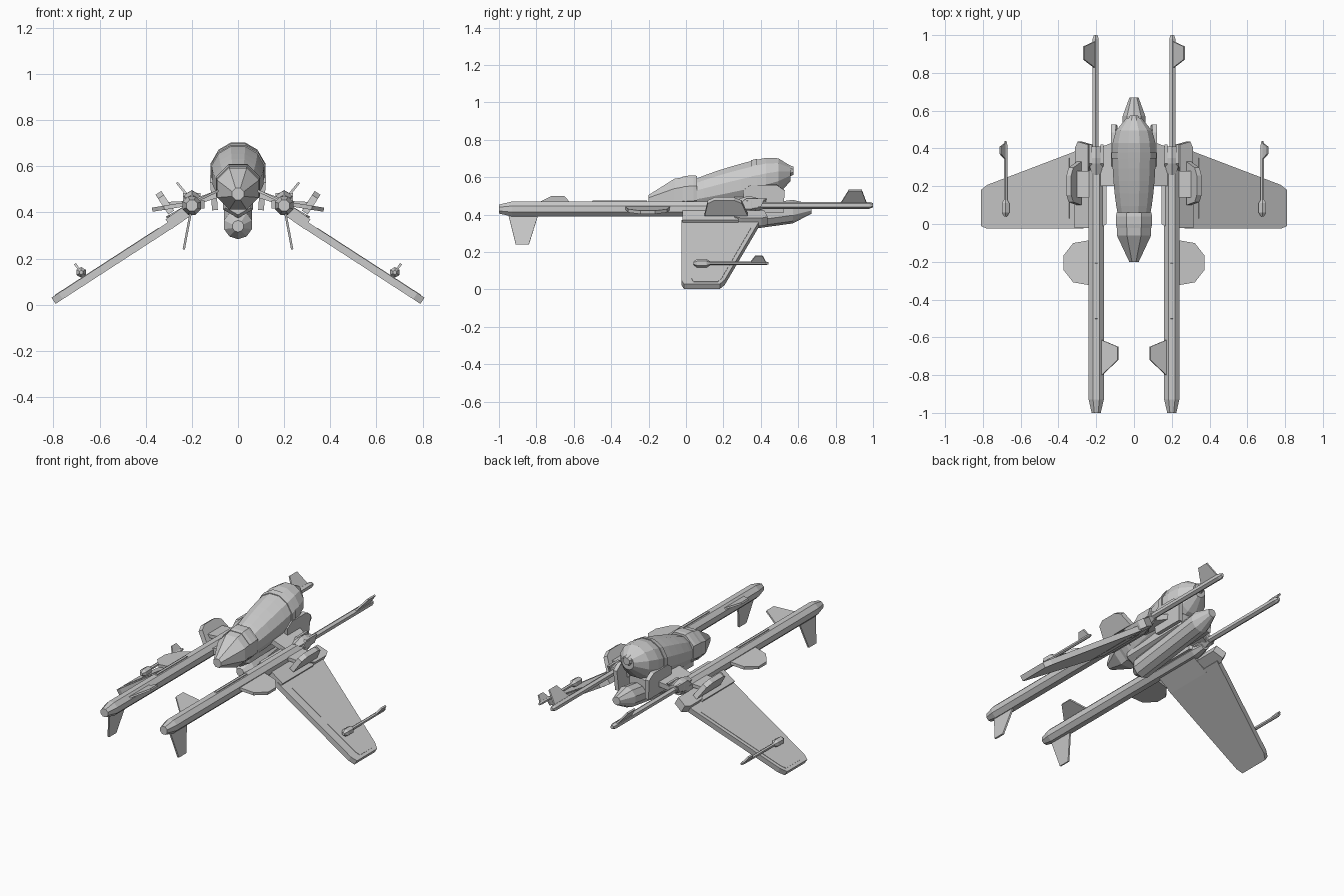
import bpy, bmesh, math
from mathutils import Vector

cube = bpy.data.objects.get("Cube")
if cube:
    bpy.data.objects.remove(cube, do_unlink=True)

shade = (.6, .6, .6, 1)
grey = bpy.data.materials.new("hull_grey")
grey.use_nodes = True
grey.diffuse_color = shade
grey.node_tree.nodes["Principled BSDF"].inputs["Base Color"].default_value = shade


def skin(name, rings, mirror):
    """Bridge equal-sized rings of points and cap both ends."""
    bm = bmesh.new()
    loops = [[bm.verts.new(point) for point in ring] for ring in rings]
    for first, second in zip(loops, loops[1:]):
        for i in range(len(first)):
            bm.faces.new((first[i - 1], first[i], second[i], second[i - 1]))
    bm.faces.new(loops[0])
    bm.faces.new(loops[-1])
    bmesh.ops.recalc_face_normals(bm, faces=bm.faces)
    mesh = bpy.data.meshes.new(name)
    bm.to_mesh(mesh)
    bm.free()
    mesh.materials.append(grey)
    obj = bpy.data.objects.new(name, mesh)
    bpy.context.collection.objects.link(obj)
    if mirror:
        obj.modifiers.new("Mirror", 'MIRROR').use_mirror_merge = False


def ring(center, radius, sides):
    """Upright polygon with a flat side on top."""
    reach = radius / math.cos(math.pi / sides)
    angles = [math.tau * (i + .5) / sides for i in range(sides)]
    return [center + Vector((math.cos(a), 0, math.sin(a))) * reach for a in angles]


def tube(name, start, end, radius, front_taper=.02, back_taper=.02, tip=.6, sides=8):
    """Straight barrel whose two ends narrow to a fraction of its radius."""
    start, end = Vector(start), Vector(end)
    length = (end - start).length
    stops = [(0, tip), (front_taper / length, 1), (1 - back_taper / length, 1), (1, tip)]
    rings = [ring(start.lerp(end, t), radius * scale, sides) for t, scale in stops]
    skin(name, rings, mirror=start.x != 0)


def fin(name, root, tip, root_y, tip_y, thickness=.01, corner=0):
    """Tapered slab from a root (x, z) to a tip (x, z), optionally with cut tip corners."""
    root_front, root_back = [Vector((root[0], y, root[1])) for y in root_y]
    tip_front, tip_back = [Vector((tip[0], y, tip[1])) for y in tip_y]
    outline = [root_back, root_front]
    if corner:
        outline += [tip_front.lerp(root_front, corner), tip_front.lerp(tip_back, corner),
                    tip_back.lerp(tip_front, corner), tip_back.lerp(root_back, corner)]
    else:
        outline += [tip_front, tip_back]
    across = (tip_front - root_front).cross(root_back - root_front).normalized()
    layers = [[p + across * side * thickness / 2 for p in outline] for side in (-1, 1)]
    skin(name, layers, mirror=True)


# Cockpit body: egg rising toward the back, fullest behind the middle
def body_ring(t, swell=1):
    peak = .7
    spread = 1 if t < peak else .32
    radius = .115 * math.sqrt(1 - ((t - peak) / spread) ** 2)
    center = Vector((0, .03 + .53 * t, .5 + .12 * t))
    return ring(center, radius * swell, sides=12)


steps = 8
skin("cockpit_body", [body_ring(i / steps) for i in range(steps + 1)], mirror=False)
skin("canopy_frame", [body_ring(t, swell=1.04) for t in (.6, .66)], mirror=False)
tube("tail_nub", start=(0, .46, .63), end=(0, .575, .635), radius=.035, back_taper=.03)

# Faceted nose with a collar
tube("nose", start=(0, -.2, .48), end=(0, .05, .52), radius=.09,
     front_taper=.14, back_taper=.01, tip=.28)
tube("nose_collar", start=(0, -.02, .51), end=(0, .06, .515), radius=.096, tip=.96)

# Belly keel and the engine pod slung below
tube("belly_keel", start=(0, 0, .45), end=(0, .47, .46), radius=.065, sides=6, tip=.8)
tube("belly_pod", start=(0, .02, .34), end=(0, .67, .43), radius=.06,
     front_taper=.05, back_taper=.1, tip=.4, sides=10)

# Flank armour and struts between body and booms
fin("flank_plate", root=(.1, .41), tip=(.11, .56), root_y=(.32, .52), tip_y=(.3, .53),
    thickness=.025, corner=.2)
fin("boom_strut", root=(.06, .49), tip=(.19, .445), root_y=(.2, .45), tip_y=(.2, .4),
    thickness=.03)
fin("boom_inner_flange", root=(.18, .435), tip=(.145, .435), root_y=(-.02, .32),
    tip_y=(0, .3), thickness=.035)

# Long forward booms with a rail on top
tube("boom", start=(.2, -1, .43), end=(.2, .37, .43), radius=.04,
     front_taper=.07, back_taper=.07)
fin("boom_top_rail", root=(.2, .46), tip=(.2, .475), root_y=(-.51, -.2),
    tip_y=(-.5, -.21), thickness=.015)

# Rear rods, their mounts and tip fins
tube("rod_mount", start=(.2, .26, .45), end=(.2, .41, .455), radius=.038,
     front_taper=.06, back_taper=.06, sides=6)
for place, x in (("inner", .17), ("outer", .23)):
    fin(place + "_mount_prong", root=(x, .44), tip=(x, .485), root_y=(.27, .4),
        tip_y=(.32, .42), thickness=.015)
tube("rear_rod", start=(.203, .36, .45), end=(.203, 1, .45), radius=.016, sides=6)
fin("rear_rod_fin", root=(.2, .45), tip=(.265, .53), root_y=(.82, .97), tip_y=(.87, .94))

# Fins on the booms
fin("boom_lower_fin", root=(.205, .4), tip=(.235, .24), root_y=(-.95, -.79),
    tip_y=(-.91, -.84))
fin("boom_inner_fin", root=(.18, .45), tip=(.085, .495), root_y=(-.81, -.61),
    tip_y=(-.72, -.65))
fin("boom_outer_fin", root=(.2, .44), tip=(.372, .412), root_y=(-.33, -.08),
    tip_y=(-.3, -.11), thickness=.018, corner=.3)

# Wing shoulders
fin("wing_shoulder", root=(.2, .42), tip=(.3, .35), root_y=(-.02, .28), tip_y=(-.02, .28),
    thickness=.05)
fin("wing_hinge", root=(.23, .4), tip=(.3, .36), root_y=(.26, .42), tip_y=(.26, .44),
    thickness=.05, corner=.2)
fin("shoulder_panel", root=(.29, .4), tip=(.345, .485), root_y=(.1, .33), tip_y=(.12, .29),
    thickness=.03, corner=.2)
fin("shoulder_panel_arm", root=(.22, .44), tip=(.32, .435), root_y=(.14, .28),
    tip_y=(.14, .28), thickness=.02)

# Drooping wings with a raised top panel
fin("wing", root=(.275, .357), tip=(.8, .017), root_y=(-.025, .395), tip_y=(-.025, .195),
    thickness=.032, corner=.06)
fin("wing_top_panel", root=(.34, .328), tip=(.79, .037), root_y=(.03, .35),
    tip_y=(.03, .18), thickness=.014, corner=.06)

# Wing guns: body, barrel and fin
tube("wing_gun_body", start=(.68, .04, .14), end=(.68, .13, .14), radius=.02, tip=.4, sides=6)
tube("wing_gun_barrel", start=(.68, .1, .14), end=(.68, .44, .14), radius=.009, sides=6)
fin("wing_gun_fin", root=(.68, .14), tip=(.707, .178), root_y=(.34, .43), tip_y=(.37, .41))
